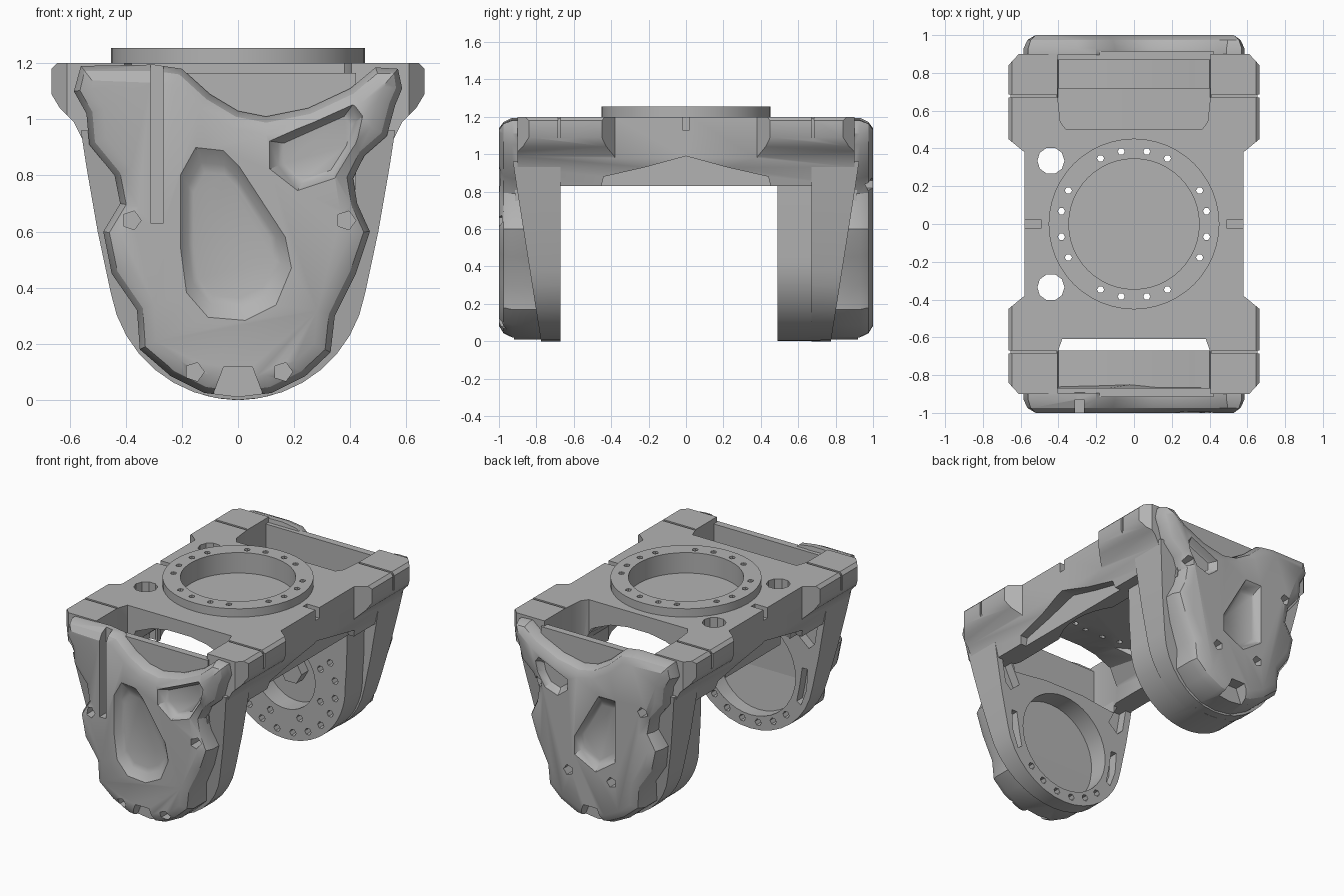
import bpy, bmesh
from math import sin, cos, pi, radians
from mathutils import Vector

cube = bpy.data.objects.get("Cube")
if cube:
    bpy.data.objects.remove(cube)

metal = bpy.data.materials.new("grey_metal")
metal.use_nodes = True
metal.diffuse_color = (0.45, 0.45, 0.45, 1)
metal.node_tree.nodes["Principled BSDF"].inputs["Base Color"].default_value = (0.45, 0.45, 0.45, 1)


def loft(name, rings):
    """Closed solid through a list of matching point rings."""
    bm = bmesh.new()
    loops = [[bm.verts.new(p) for p in ring] for ring in rings]
    n = len(loops[0])
    for a, b in zip(loops, loops[1:]):
        for i in range(n):
            j = (i + 1) % n
            bm.faces.new((a[i], a[j], b[j], b[i]))
    bm.faces.new(loops[0])
    bm.faces.new(loops[-1])
    bmesh.ops.recalc_face_normals(bm, faces=bm.faces)
    mesh = bpy.data.meshes.new(name)
    bm.to_mesh(mesh)
    bm.free()
    mesh.materials.append(metal)
    ob = bpy.data.objects.new(name, mesh)
    bpy.context.collection.objects.link(ob)
    return ob


def along_y(name, pts, lo, hi):
    return loft(name, [[(x, lo, z) for x, z in pts], [(x, hi, z) for x, z in pts]])


def along_z(name, pts, lo, hi):
    return loft(name, [[(x, y, lo) for x, y in pts], [(x, y, hi) for x, y in pts]])


def along_x(name, pts, lo, hi):
    return loft(name, [[(lo, y, z) for y, z in pts], [(hi, y, z) for y, z in pts]])


def circle(u, v, r, n):
    return [(u + r * cos(2 * pi * i / n), v + r * sin(2 * pi * i / n)) for i in range(n)]


def rect(u0, u1, v0, v1):
    return [(u0, v0), (u1, v0), (u1, v1), (u0, v1)]


def mirror(half):
    return half + [(-u, v) for u, v in reversed(half)]


def scaled(pts, k):
    cu = sum(p[0] for p in pts) / len(pts)
    cv = sum(p[1] for p in pts) / len(pts)
    return [(cu + (u - cu) * k, cv + (v - cv) * k) for u, v in pts]


def inset(pts, d):
    """Shift a counter-clockwise outline inward."""
    out = []
    for i, p in enumerate(pts):
        a, b, c = Vector(pts[i - 1]), Vector(p), Vector(pts[(i + 1) % len(pts)])
        t = ((b - a).normalized() + (c - b).normalized()).normalized()
        out.append((b.x - t.y * d, b.y + t.x * d))
    return out


def combine(ob, others, op="DIFFERENCE"):
    """Bake booleans into the mesh, then drop the cutters."""
    for other in others:
        m = ob.modifiers.new("cut", "BOOLEAN")
        m.operation, m.object, m.solver = op, other, "EXACT"
    graph = bpy.context.evaluated_depsgraph_get()
    mesh = bpy.data.meshes.new_from_object(ob.evaluated_get(graph))
    ob.modifiers.clear()
    ob.data = mesh
    for other in others:
        bpy.data.objects.remove(other)


parts = []

# Deck: plan outline crossed with the flared end section
plan_half = [(0.61, -0.9), (0.665, -0.84), (0.665, -0.45), (0.58, -0.38),
             (0.58, 0.38), (0.665, 0.45), (0.665, 0.84), (0.61, 0.9)]
section = mirror([(0.53, 0.83), (0.555, 0.93), (0.585, 0.99), (0.635, 1.04),
                  (0.665, 1.09), (0.665, 1.18), (0.645, 1.2)])
deck = along_z("deck", mirror(plan_half), 0.8, 1.25)
combine(deck, [along_y("section", section, -1.1, 1.1)], "INTERSECT")

bolts = [radians(90 * q + a) for q in range(4) for a in (-27, -10, 10, 27)]


def ring_holes():
    return [along_z("hole", circle(0.39 * cos(a), 0.39 * sin(a), 0.019, 6), 0.7, 1.4) for a in bolts]


def beam_arch(y, top):
    half = [(0.39, 0.8), (0.38, 0.93), (0.32, top - 0.07), (0.2, top - 0.02), (0.08, top)]
    return [(x, y, z) for x, z in mirror(half)]


cutters = [along_z("front_window", mirror([(0.38, -0.61), (0.405, -0.68), (0.405, -0.95)]), 0.7, 1.3),
           along_z("back_window", mirror([(0.36, 0.5), (0.39, 0.54), (0.405, 0.68), (0.405, 0.95)]), 0.7, 1.3),
           along_z("underside", circle(0, 0, 0.465, 40), 0.7, 1.06),
           along_z("recess", circle(0, 0, 0.345, 48), 1.12, 1.3)]
for s in (-1, 1):
    cutters += [along_z("plan_hole", circle(-0.44, s * 0.335, 0.072, 10), 0.7, 1.3),
                along_z("notch", rect(s * 0.49, s * 0.7, -0.02, 0.02), 1.13, 1.3),
                loft("beam_arch", [beam_arch(s * 0.2, 1.04), beam_arch(s * 0.7, 1.13)]),
                along_x("arch", [(-0.46, 0.8), (-0.44, 0.88), (-0.22, 0.93), (0, 0.99),
                                 (0.22, 0.93), (0.44, 0.88), (0.46, 0.8)], s * 0.49, s * 0.7)]
    # thin seam around each deck end
    for side in (-1, 1):
        cutters += [along_z("seam", rect(side * 0.655, side * 0.7, s * 0.67, s * 0.685), 0.8, 1.3),
                    along_z("seam_top", rect(side * 0.41, side * 0.7, s * 0.67, s * 0.685), 1.19, 1.3)]
combine(deck, cutters + ring_holes())
parts.append(deck)

# Raised bolt ring
ring = along_z("bolt_ring", circle(0, 0, 0.452, 48), 1.19, 1.255)
combine(ring, [along_z("bore", circle(0, 0, 0.345, 48), 1.1, 1.4)] + ring_holes())
parts.append(ring)

# Outlines shared by both ends
bowl = [(0.46 * sin(radians(a)), 0.46 - 0.46 * cos(radians(a))) for a in range(0, 81, 10)]
rim = bowl + [(0.5, 0.6), (0.54, 0.83), (0.56, 0.96), (0.41, 0.96), (0.40, 0.78), (0.3, 0.79), (0.15, 0.81)]
lug_outline = rim + [(-x, z) for x, z in reversed(rim[1:])]
hub_half = [(0.44 * sin(radians(a)), 0.44 - 0.44 * cos(radians(a))) for a in range(2, 93, 6)]
hub_outline = mirror(hub_half + [(0.45, 0.6), (0.455, 0.83), (0.3, 0.835)])
cover_outline = [(0, 0.01), (0.12, 0.025), (0.24, 0.085), (0.33, 0.17), (0.345, 0.3), (0.42, 0.45),
                 (0.47, 0.6), (0.425, 0.7), (0.41, 0.79), (0.45, 0.87), (0.53, 0.94), (0.56, 1.05),
                 (0.585, 1.11), (0.57, 1.18), (0.49, 1.185), (0.4, 1.11), (0.25, 1.04), (0.1, 1.01),
                 (0, 1.03), (-0.1, 1.09), (-0.2, 1.18), (-0.3, 1.195), (-0.56, 1.19), (-0.585, 1.1),
                 (-0.54, 1.02), (-0.53, 0.91), (-0.44, 0.8), (-0.42, 0.7), (-0.48, 0.6), (-0.45, 0.45),
                 (-0.36, 0.32), (-0.35, 0.18), (-0.24, 0.085), (-0.12, 0.025)]
front_dish = [(-0.14, 0.87), (-0.05, 0.86), (0.0, 0.81), (0.15, 0.58), (0.17, 0.48), (0.12, 0.36),
              (0.02, 0.31), (-0.1, 0.32), (-0.17, 0.4), (-0.19, 0.55), (-0.19, 0.78)]
back_dish = [(-0.17, 0.84), (-0.06, 0.84), (0.1, 0.56), (0.1, 0.45), (-0.04, 0.38), (-0.17, 0.47)]
scoop = [(0.13, 0.92), (0.4, 1.04), (0.43, 1.0), (0.41, 0.91), (0.34, 0.8), (0.22, 0.76), (0.13, 0.83)]


def outer(z):
    return 0.775 + 0.15 * min(z / 0.95, 1)


for s, end in ((-1, "front"), (1, "back")):
    # Tapered lug plate
    lug = loft(end + "_lug", [[(x, s * 0.67, z) for x, z in lug_outline],
                              [(x, s * outer(z), z) for x, z in lug_outline]])
    if s > 0:
        # Deep hub on the back lug only
        combine(lug, [along_y("hub", hub_outline, 0.49, 0.72)], "UNION")
        parts.append(along_y("hub_nut", circle(0, 0.42, 0.08, 6), 0.55, 0.63))
        face, bore, rows = 0.49, 0.22, ((0.37, 20), (0.28, 8))
        dish, dish_scoop, side_z, low_z = back_dish, scaled(scoop, 0.7), 0.84, 0.32
    else:
        face, bore, rows = 0.67, 0.33, ((0.37, 20),)
        dish, dish_scoop, side_z, low_z = front_dish, scoop, 0.64, 0.1
    cutters = [along_y("bore", circle(0, 0.42, bore, 40), s * 0.4, s * (face + 0.13))]
    for radius, count in rows:
        for i in range(count):
            a = 2 * pi * (i + 0.5) / count
            if s > 0 or sin(a) < -0.5:
                cutters.append(along_y("bolt", circle(radius * cos(a), 0.42 + radius * sin(a), 0.023, 6),
                                       s * 0.4, s * (face + 0.05)))
    if s < 0:
        for side in (-1, 1):
            pocket = [(side * x, z) for x, z in [(0.43, 0.64), (0.47, 0.68), (0.5, 0.86), (0.44, 0.86), (0.36, 0.7)]]
            slot = [(side * x, z) for x, z in [(0.37, 0.25), (0.41, 0.36), (0.42, 0.5), (0.38, 0.5), (0.36, 0.37), (0.34, 0.27)]]
            cutters += [along_y("pocket", p, -0.6, -0.73) for p in (pocket, slot)]
    combine(lug, cutters)
    parts.append(lug)

    # Straight wall closing the outer side of the window
    parts.append(along_y(end + "_wall", rect(-0.42, 0.42, 0.75, 1.165), s * 0.868, s * 0.915))

    # Sculpted outer cover with rounded rim
    cover = loft(end + "_cover", [[(x, s * (outer(z) - 0.03), z) for x, z in cover_outline],
                                  [(x, s * max(outer(z) + 0.005, 0.93), z) for x, z in cover_outline],
                                  [(x, s * 0.975, z) for x, z in inset(cover_outline, 0.022)],
                                  [(x, s, z) for x, z in inset(cover_outline, 0.065)]])
    cutters = []
    for pts, depth in ((dish, 0.045), (dish_scoop, 0.05)):
        cutters.append(loft("dish", [[(x, s * 1.01, z) for x, z in scaled(pts, 1.15)],
                                     [(x, s * (1 - depth * 0.8), z) for x, z in scaled(pts, 0.92)],
                                     [(x, s * (1 - depth), z) for x, z in scaled(pts, 0.8)]]))
    for x, z in ((-0.38, side_z), (0.385, side_z), (-0.155, low_z), (0.16, low_z)):
        cutters.append(along_y("screw", circle(x, z, 0.035, 5), s * 0.9, s * 1.1))
    cutters.append(along_y("foot_notch", mirror([(0.1, -0.01), (0.05, 0.12)]), s * 0.92, s * 1.1))
    if s < 0:
        cutters.append(along_y("groove", rect(-0.312, -0.266, 0.63, 1.3), -0.93, -1.1))
    combine(cover, cutters)
    parts.append(cover)

# Smooth shading with sharp creases
bpy.ops.object.select_all(action="DESELECT")
for ob in parts:
    ob.select_set(True)
bpy.context.view_layer.objects.active = parts[0]
bpy.ops.object.shade_smooth_by_angle(angle=radians(32))
